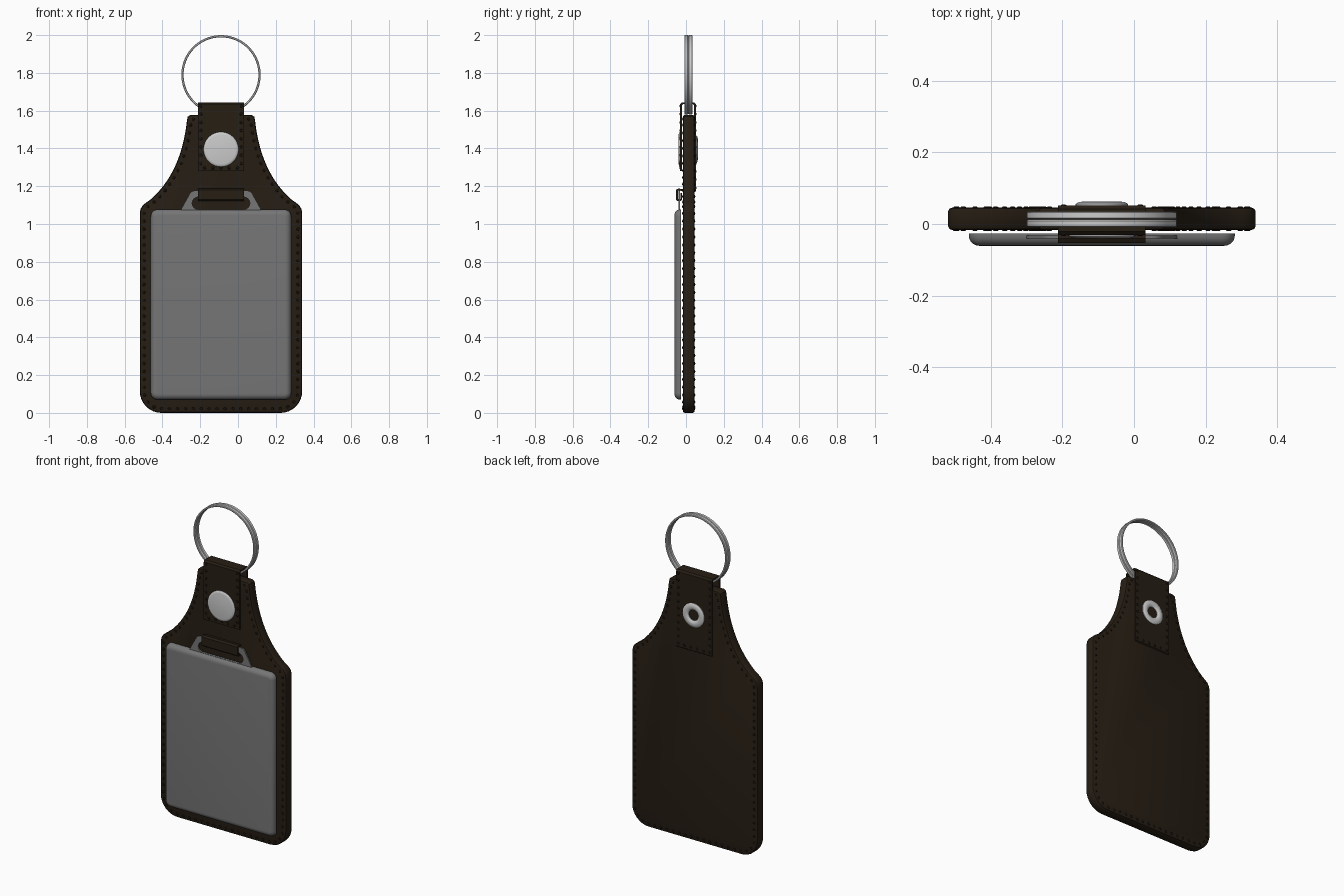
import bpy, bmesh, math
from mathutils import Vector

if "Cube" in bpy.data.objects:
    bpy.data.objects.remove(bpy.data.objects["Cube"])

CX = -0.09  # centre line of the fob


def material(name, rgb):
    m = bpy.data.materials.new(name)
    m.diffuse_color = (*rgb, 1)
    m.use_nodes = True
    m.node_tree.nodes["Principled BSDF"].inputs["Base Color"].default_value = m.diffuse_color
    return m


LEATHER = material("leather", (0.020, 0.013, 0.007))
THREAD = material("thread", (0.008, 0.005, 0.003))
STEEL = material("brushed_steel", (0.18, 0.18, 0.18))


def finish(bm, name, mat=None, angle=35):
    bmesh.ops.recalc_face_normals(bm, faces=bm.faces)
    me = bpy.data.meshes.new(name)
    bm.to_mesh(me)
    bm.free()
    ob = bpy.data.objects.new(name, me)
    bpy.context.collection.objects.link(ob)
    if mat:
        me.materials.append(mat)
    bpy.ops.object.select_all(action='DESELECT')
    ob.select_set(True)
    bpy.context.view_layer.objects.active = ob
    bpy.ops.object.shade_smooth_by_angle(angle=math.radians(angle))
    return ob


def loft(name, rings, mat=None, closed=False):
    """Skin a list of equal-length rings; cap the ends or close the loop."""
    bm = bmesh.new()
    vs = [[bm.verts.new(p) for p in r] for r in rings]
    n = len(vs[0])
    pairs = list(zip(vs, vs[1:])) + ([(vs[-1], vs[0])] if closed else [])
    for a, b in pairs:
        for i in range(n):
            j = (i + 1) % n
            bm.faces.new((a[i], a[j], b[j], b[i]))
    if not closed:
        bm.faces.new(vs[0])
        bm.faces.new(vs[-1])
    return finish(bm, name, mat)


def at_y(pts, y):
    return [(CX + x, y, z) for x, z in pts]


def arc(cx, cz, r, a0, a1, n=8):
    return [(cx + r * math.cos(math.radians(a0 + (a1 - a0) * i / n)),
             cz + r * math.sin(math.radians(a0 + (a1 - a0) * i / n))) for i in range(n + 1)]


def mirrored(half):
    return half + [(-x, z) for x, z in reversed(half) if abs(x) > 1e-6]


def inset(pts, d):
    """Shrink a counter-clockwise outline by d."""
    out, n = [], len(pts)
    for i in range(n):
        p, a, b = Vector(pts[i]), Vector(pts[i - 1]), Vector(pts[(i + 1) % n])
        u, v = (p - a).normalized(), (b - p).normalized()
        na, nb = Vector((-u.y, u.x)), Vector((-v.y, v.x))
        m = (na + nb).normalized()
        out.append(tuple(p + m * d / max(0.4, m.dot(na))))
    return out


def resample(pts, n, closed=True):
    pts = [Vector(p) for p in pts] + ([Vector(pts[0])] if closed else [])
    lens = [(b - a).length for a, b in zip(pts, pts[1:])]
    total, out = sum(lens), []
    for k in range(n):
        s, i = total * k / (n if closed else n - 1), 0
        while i < len(lens) - 1 and s > lens[i]:
            s -= lens[i]
            i += 1
        out.append(tuple(pts[i].lerp(pts[i + 1], min(1, s / lens[i]))))
    return out


def stitches(name, path, y, closed=True, pitch=0.042):
    loop = path + path[:1] if closed else path
    length = sum((Vector(b) - Vector(a)).length for a, b in zip(loop, loop[1:]))
    bm = bmesh.new()
    for x, z in resample(path, round(length / pitch), closed):
        r = bmesh.ops.create_uvsphere(bm, u_segments=8, v_segments=6, radius=0.008)
        for v in r['verts']:
            v.co = (CX + x + v.co.x, y + v.co.y * 0.4, z + v.co.z)
    finish(bm, name, THREAD)


def lathe(name, profile, z, n=64, mat=None):
    """Spin a closed (radius, y) profile about a y-directed axis."""
    rings = [[(CX + r * math.cos(2 * math.pi * i / n), y, z + r * math.sin(2 * math.pi * i / n))
              for r, y in profile] for i in range(n)]
    return loft(name, rings, mat, closed=True)


# Leather body: rounded base, shoulders, concave neck
half = arc(0.315, 0.115, 0.115, -90, 0)
half += [(0.43, 1.055), (0.426, 1.08), (0.413, 1.1), (0.395, 1.114)]
p0, p1, p2 = Vector((0.375, 1.128)), Vector((0.21, 1.27)), Vector((0.18, 1.55))
for i in range(17):
    t = i / 16
    half.append(tuple(p0 * (1 - t) ** 2 + p1 * 2 * t * (1 - t) + p2 * t * t))
half += [(0.176, 1.568), (0.162, 1.578)]
outline = mirrored(half)
loft("leather_body", [at_y(inset(outline, d), y) for d, y in
                      ((0.012, -0.017), (0.004, -0.014), (0, -0.006),
                       (0, 0.036), (0.004, 0.043), (0.012, 0.046))], LEATHER)
for face, y in (("front", -0.017), ("back", 0.046)):
    stitches("body_stitching_" + face, inset(outline, 0.022), y)

# Strap: folds over the ring, down the back, through the body, round the plate tab
path = [(-0.026, 1.28), (-0.026, 1.632), (-0.019, 1.639), (0.040, 1.639), (0.047, 1.632),
        (0.047, 1.176), (0.040, 1.170), (-0.040, 1.183), (-0.048, 1.178),
        (-0.048, 1.131), (-0.043, 1.126), (-0.030, 1.126), (-0.025, 1.131), (-0.025, 1.165)]
T, W = 0.005, 0.122
sides = ([], [])
for i, p in enumerate(path):
    p = Vector(p)
    u = (p - Vector(path[i - 1])).normalized() if i else None
    v = (Vector(path[i + 1]) - p).normalized() if i < len(path) - 1 else u
    u = u or v
    na, nb = Vector((-u.y, u.x)), Vector((-v.y, v.x))
    m = (na + nb).normalized()
    m *= T / max(0.5, m.dot(na))
    sides[0].append(p + m)
    sides[1].append(p - m)
loft("strap", [[(CX + x, a.x, a.y), (CX + x, b.x, b.y), (CX - x, b.x, b.y), (CX - x, a.x, a.y)]
               for a, b in zip(*sides) for x in (W,)], LEATHER)
stitches("strap_stitching_front",
         [(-0.107, 1.625), (-0.107, 1.297), (0.107, 1.297), (0.107, 1.625)], -0.031, False)
stitches("strap_stitching_back",
         [(-0.107, 1.625), (-0.107, 1.19), (0.107, 1.19), (0.107, 1.625)], 0.052, False)

# Metal plate with softly rounded front edge
plate = mirrored(arc(0.335, 0.107, 0.037, -90, 0) + arc(0.335, 1.04, 0.037, 0, 90))
rings = [at_y(plate, -0.026)]
for i in range(7):
    a = math.radians(15 * i)
    rings.append(at_y(inset(plate, 0.03 * (1 - math.cos(a))), -0.032 - 0.029 * math.sin(a)))
loft("metal_plate", rings, STEEL)

# Slotted tab on top of the plate
tab = resample(mirrored([(0, 1.05), (0.217, 1.05), (0.21, 1.08), (0.163, 1.165),
                         (0.153, 1.174), (0.138, 1.177)]), 96)
slot = resample(mirrored([(0, 1.077)] + arc(0.12, 1.11, 0.033, -90, 90)), 96)
loft("plate_tab", [at_y(tab, -0.041), at_y(tab, -0.032), at_y(slot, -0.032), at_y(slot, -0.041)],
     STEEL, closed=True)

# Rivet cap in front, eyelet behind
lathe("rivet_cap", [(0.0005, -0.026), (0.092, -0.026), (0.092, -0.033), (0.088, -0.037),
                    (0.078, -0.039), (0.0005, -0.040)], 1.395)
lathe("rivet_eyelet", [(0.033, 0.046), (0.033, 0.055), (0.040, 0.061), (0.052, 0.063),
                       (0.065, 0.061), (0.073, 0.056), (0.073, 0.046)], 1.395)

# Split ring: two flat coils side by side
for name, y0 in (("front", -0.009), ("back", 0.0135)):
    y1, b = y0 + 0.021, 0.003
    lathe("key_ring_coil_" + name,
          [(0.198, y0 + b), (0.201, y0), (0.207, y0), (0.21, y0 + b),
           (0.21, y1 - b), (0.207, y1), (0.201, y1), (0.198, y1 - b)], 1.79, 96)
